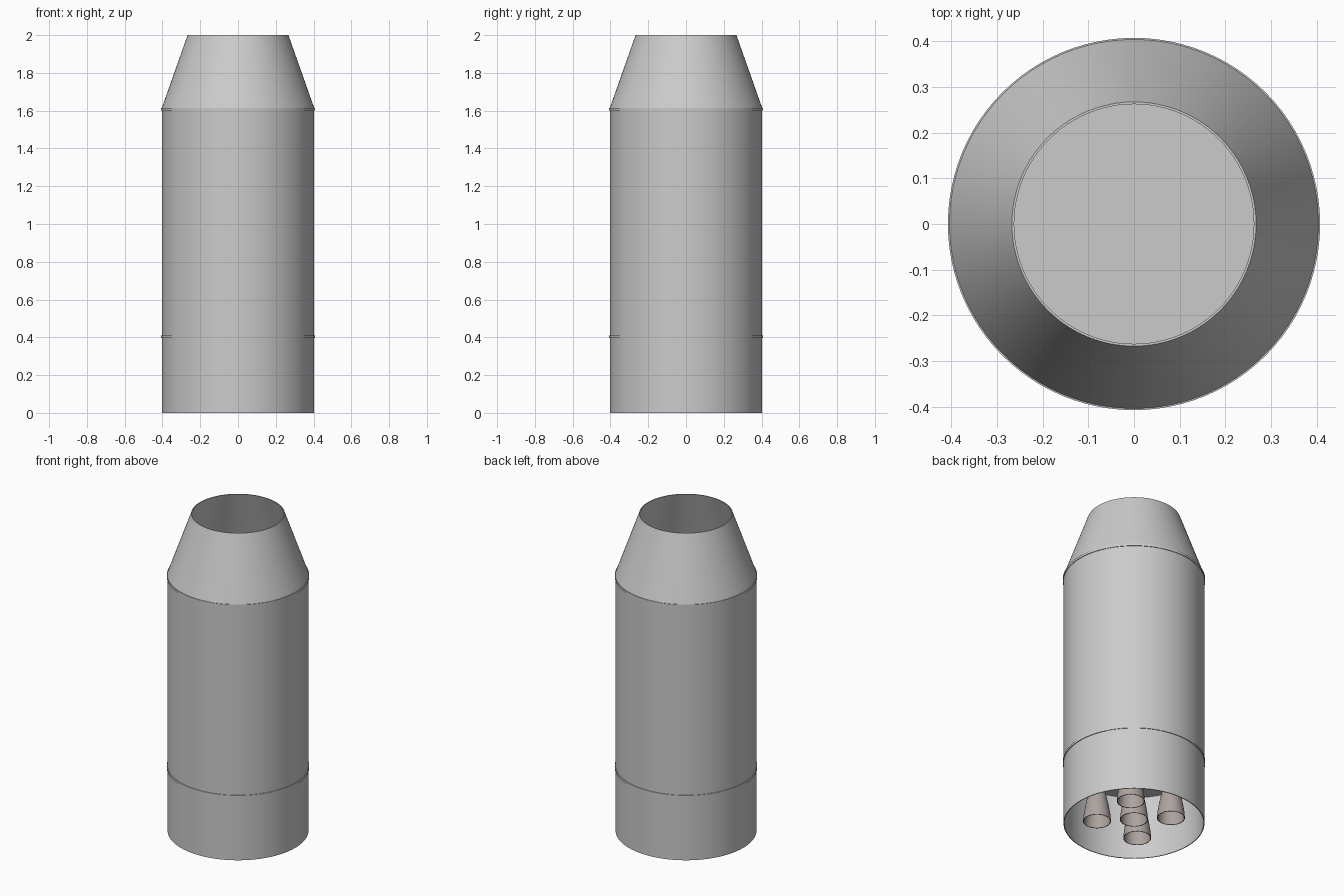
import bpy, math

if "Cube" in bpy.data.objects:
    bpy.data.objects.remove(bpy.data.objects["Cube"])

SIDES = 96


def lathe(name, profile, sides=SIDES, location=(0, 0, 0), closed=False, material=None):
    """Revolve (radius, z) points around z; radius 0 becomes a pole."""
    verts, rings, faces = [], [], []
    for r, z in profile:
        start = len(verts)
        if r == 0:
            verts.append((0, 0, z))
            rings.append([start] * sides)
        else:
            for i in range(sides):
                a = 2 * math.pi * i / sides
                verts.append((r * math.cos(a), r * math.sin(a), z))
            rings.append(list(range(start, start + sides)))
    pairs = list(zip(rings, rings[1:]))
    if closed:
        pairs.append((rings[-1], rings[0]))
    for low, high in pairs:
        for i in range(sides):
            j = (i + 1) % sides
            quad = [low[i], low[j], high[j], high[i]]
            faces.append(list(dict.fromkeys(quad)))
    mesh = bpy.data.meshes.new(name)
    mesh.from_pydata(verts, [], faces)
    obj = bpy.data.objects.new(name, mesh)
    obj.location = location
    bpy.context.collection.objects.link(obj)
    if material:
        mesh.materials.append(material)
    bpy.ops.object.select_all(action='DESELECT')
    obj.select_set(True)
    bpy.context.view_layer.objects.active = obj
    bpy.ops.object.shade_smooth_by_angle(angle=math.radians(30))
    return obj


nozzle_metal = bpy.data.materials.new("nozzle_metal")
nozzle_metal.diffuse_color = (0.42, 0.37, 0.35, 1)
nozzle_metal.use_nodes = True
nozzle_metal.node_tree.nodes["Principled BSDF"].inputs["Base Color"].default_value = nozzle_metal.diffuse_color

# Open engine skirt at the bottom
lathe("engine_skirt", [(0.398, 0), (0.403, 0), (0.403, 0.40), (0.398, 0.40)], closed=True)

# Closed tank: its ends are the engine ceiling and the floor of the cone
lathe("tank", [(0, 0.40), (0.403, 0.40), (0.403, 1.605), (0, 1.605)])

# Thin joint rings
for name, z in (("lower_joint_ring", 0.397), ("upper_joint_ring", 1.60)):
    lathe(name, [(0.400, z), (0.407, z), (0.407, z + 0.014), (0.400, z + 0.014)], closed=True)

# Hollow tapered adapter, open at the top
lathe("tapered_adapter", [(0.398, 1.61), (0.405, 1.61), (0.267, 2.0), (0.262, 2.0)], closed=True)

# Five bell nozzles: one central, four on the diagonals
bell = [(0.036, 0.40), (0.036, 0.27), (0.044, 0.23), (0.058, 0.17), (0.068, 0.12),
        (0.076, 0.07), (0.080, 0.025), (0.076, 0.025), (0.072, 0.07), (0.054, 0.17),
        (0.036, 0.24), (0, 0.25)]
bell.reverse()
spots = [(0, 0)] + [(0.15 * sx, 0.15 * sy) for sx in (-1, 1) for sy in (-1, 1)]
for n, (x, y) in enumerate(spots):
    lathe(f"engine_nozzle_{n + 1}", bell, 40, (x, y, 0), material=nozzle_metal)
